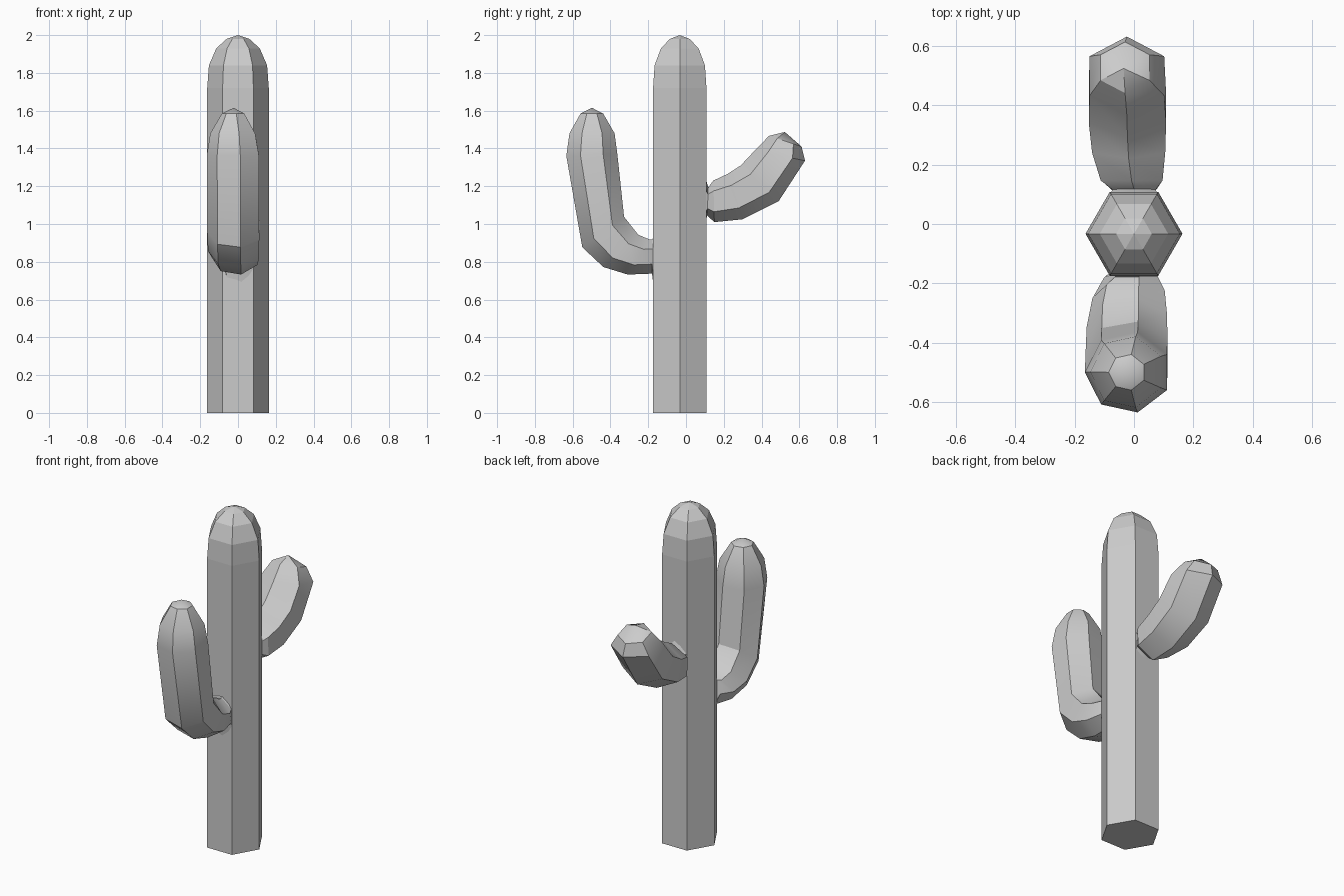
import bpy, bmesh, math

if "Cube" in bpy.data.objects:
    bpy.data.objects.remove(bpy.data.objects["Cube"])


def loft(name, rings, tip, smooth):
    """Skin a list of vertex rings, close the first one and fan the last to a tip."""
    bm = bmesh.new()
    loops = [[bm.verts.new(p) for p in ring] for ring in rings]
    n = len(loops[0])
    for a, b in zip(loops, loops[1:]):
        for i in range(n):
            j = (i + 1) % n
            bm.faces.new((a[i], a[j], b[j], b[i]))
    apex = bm.verts.new(tip)
    for i in range(n):
        bm.faces.new((loops[-1][i], loops[-1][(i + 1) % n], apex))
    bm.faces.new(loops[0][::-1])
    bmesh.ops.recalc_face_normals(bm, faces=bm.faces[:])
    mesh = bpy.data.meshes.new(name)
    bm.to_mesh(mesh)
    bm.free()
    obj = bpy.data.objects.new(name, mesh)
    bpy.context.collection.objects.link(obj)
    if smooth:
        bpy.ops.object.select_all(action='DESELECT')
        obj.select_set(True)
        bpy.context.view_layer.objects.active = obj
        bpy.ops.object.shade_smooth_by_angle(angle=math.radians(30))
    return obj


def arm_ring(n, phase, lo, hi, w, cx):
    """Ring spanning lo..hi (y, z) in the bend plane, with radius w along x."""
    ring = []
    for k in range(n):
        t = phase + 2 * math.pi * k / n
        s = (1 + math.sin(t)) / 2
        ring.append((cx + w * math.cos(t),
                     lo[0] + (hi[0] - lo[0]) * s,
                     lo[1] + (hi[1] - lo[1]) * s))
    return ring


def arm(name, n, phase, sections, tip):
    loft(name, [arm_ring(n, phase, *s) for s in sections], tip, True)


# Trunk: six-sided column with a domed top
profile = [(0, .163), (1.72, .163), (1.84, .154), (1.93, .115), (1.98, .06)]
trunk = [[(r * math.cos(k * math.pi / 3), -.033 + r * math.sin(k * math.pi / 3), z)
          for k in range(6)] for z, r in profile]
loft("trunk", trunk, (0, -.033, 2.0), False)

# Front arm: seven-sided, flared at the trunk, bends upright
arm("front_arm", 7, math.pi, [
    ((-.165, .62), (-.165, .95), .083, 0),
    ((-.18, .735), (-.178, .92), .095, -.005),
    ((-.31, .73), (-.19, .92), .128, -.012),
    ((-.44, .77), (-.25, .945), .142, -.017),
    ((-.552, .875), (-.325, 1.04), .145, -.018),
    ((-.637, 1.36), (-.36, 1.37), .145, -.02),
    ((-.62, 1.48), (-.375, 1.48), .125, -.022),
    ((-.56, 1.585), (-.437, 1.585), .062, -.023),
], (-.023, -.498, 1.615))

# Back arm: six-sided, shorter and leaning outward
arm("back_arm", 6, math.pi / 2, [
    ((.098, .98), (.098, 1.26), .09, 0),
    ((.112, 1.045), (.118, 1.195), .085, 0),
    ((.15, 1.01), (.145, 1.23), .12, -.008),
    ((.30, 1.025), (.22, 1.265), .142, -.018),
    ((.49, 1.12), (.29, 1.31), .15, -.022),
    ((.63, 1.335), (.365, 1.39), .145, -.024),
    ((.612, 1.41), (.44, 1.467), .095, -.03),
], (-.035, .523, 1.487))
